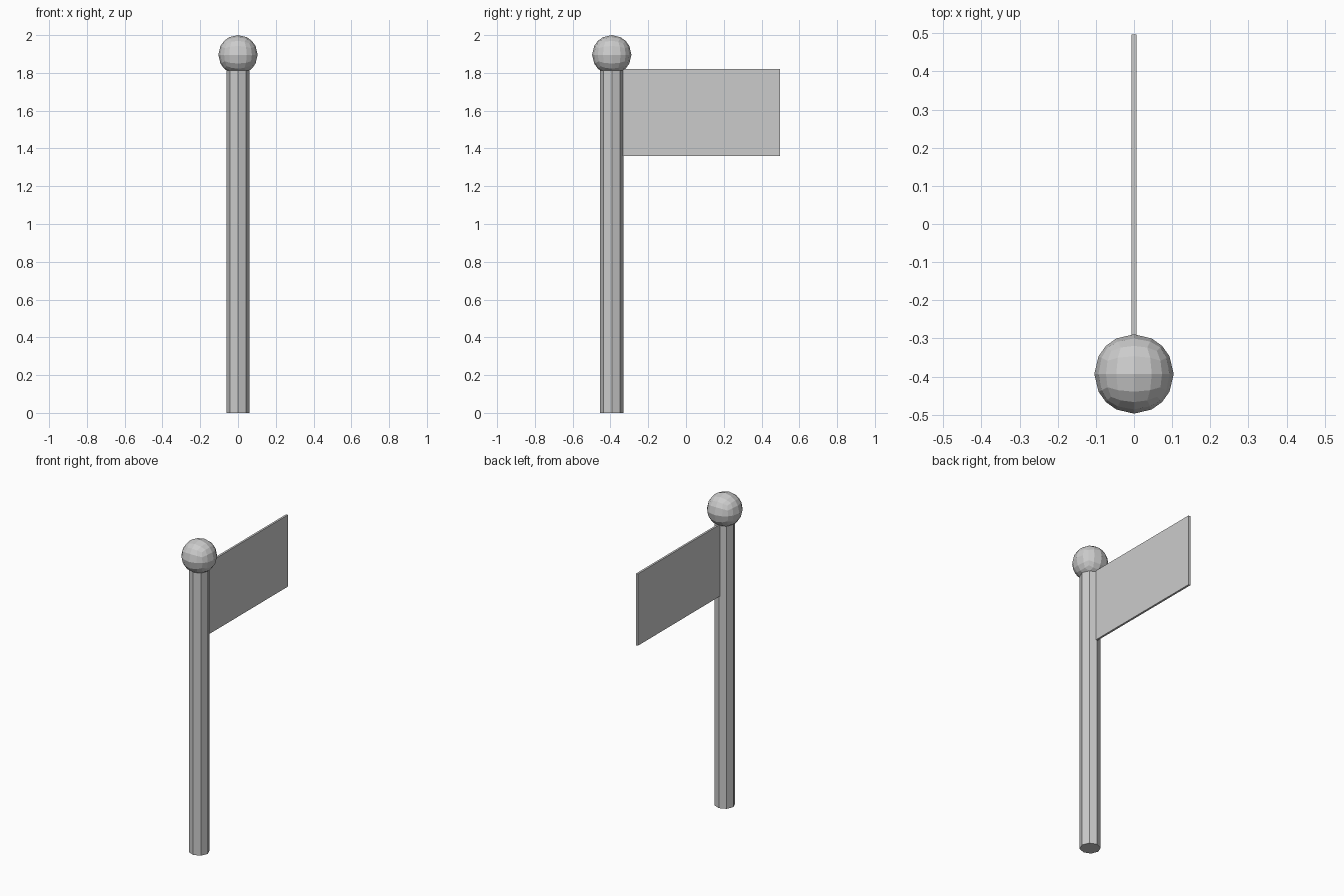
import bpy, bmesh

if "Cube" in bpy.data.objects:
    bpy.data.objects.remove(bpy.data.objects["Cube"])

POLE_Y = -0.393

# octagonal pole
bpy.ops.mesh.primitive_cylinder_add(vertices=8, radius=0.061, depth=1.83,
                                    location=(0, POLE_Y, 0.915))
bpy.context.object.name = "pole"

# ball finial: subdivided cube pushed out to a sphere
bm = bmesh.new()
bmesh.ops.create_cube(bm, size=2)
bmesh.ops.subdivide_edges(bm, edges=bm.edges[:], cuts=3, use_grid_fill=True)
for v in bm.verts:
    v.co = v.co.normalized() * 0.104
mesh = bpy.data.meshes.new("ball_finial")
bm.to_mesh(mesh)
bm.free()
ball = bpy.data.objects.new("ball_finial", mesh)
ball.location = (0, POLE_Y, 1.896)
bpy.context.collection.objects.link(ball)

# thin rectangular flag, tucked slightly into the pole
y0, y1, z0, z1 = -0.345, 0.497, 1.36, 1.82
bpy.ops.mesh.primitive_cube_add(size=1, location=(0, (y0 + y1) / 2, (z0 + z1) / 2))
flag = bpy.context.object
flag.name = "flag"
flag.scale = (0.013, y1 - y0, z1 - z0)
